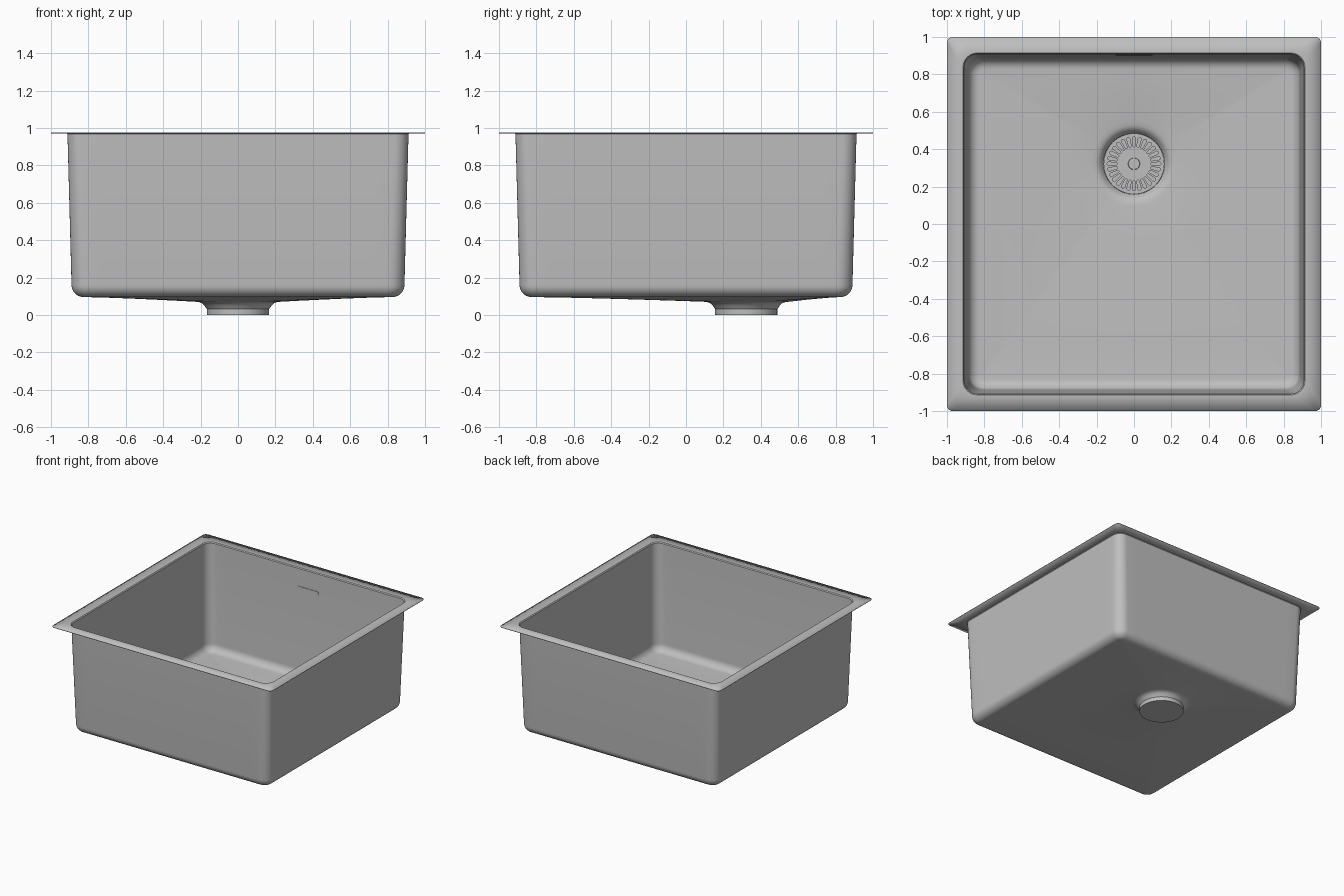
import bpy, bmesh, math
from mathutils import Vector

if "Cube" in bpy.data.objects:
    bpy.data.objects.remove(bpy.data.objects["Cube"])

DRAIN = Vector((0, 0.322, 0))
steel = bpy.data.materials.new("brushed_steel")
steel.diffuse_color = (0.52, 0.52, 0.52, 1)
steel.use_nodes = True
steel.node_tree.nodes["Principled BSDF"].inputs["Base Color"].default_value = steel.diffuse_color


def finish(name, bm, smooth=True):
    me = bpy.data.meshes.new(name)
    bm.to_mesh(me)
    bm.free()
    ob = bpy.data.objects.new(name, me)
    bpy.context.collection.objects.link(ob)
    me.materials.append(steel)
    if smooth:
        bpy.ops.object.select_all(action='DESELECT')
        ob.select_set(True)
        bpy.context.view_layer.objects.active = ob
        bpy.ops.object.shade_smooth_by_angle(angle=math.radians(35))
    return ob


def rounded_rect(hx, hy, r, z=0.0, arc=8, side=20):
    """Counter-clockwise rounded rectangle with evenly divided straight sides."""
    pts = []
    for k, (sx, sy) in enumerate(((1, 1), (-1, 1), (-1, -1), (1, -1))):
        c = Vector((sx * (hx - r), sy * (hy - r), z))
        for i in range(arc + 1):
            a = math.pi / 2 * (k + i / arc)
            pts.append(c + Vector((r * math.cos(a), r * math.sin(a), 0)))
        nx, ny = ((-1, 1), (-1, -1), (1, -1), (1, 1))[k]
        a = math.pi / 2 * (k + 1)
        end = Vector((nx * (hx - r) + r * math.cos(a), ny * (hy - r) + r * math.sin(a), z))
        start = pts[-1].copy()
        pts += [start.lerp(end, j / side) for j in range(1, side)]
    return pts


def loft(bm, rings, cap=True):
    loops = [[bm.verts.new(p) for p in ring] for ring in rings]
    for a, b in zip(loops, loops[1:]):
        n = len(a)
        for i in range(n):
            j = (i + 1) % n
            bm.faces.new((a[i], a[j], b[j], b[i]))
    if cap:
        bm.faces.new(loops[-1])


# Bowl: flange, tapered walls, rounded foot, sloping floor and drain cup
rings = [rounded_rect(h, h, r, z) for h, r, z in (
    (1.0, 0.03, 0.975), (0.914, 0.075, 0.975), (0.908, 0.07, 0.968))]
FILLET, WALL, FLOOR = 0.06, 0.886, 0.1
for i in range(9):
    a = math.pi / 2 * i / 8
    inset = FILLET * (1 - math.cos(a))
    rings.append(rounded_rect(WALL - inset, WALL - inset, 0.08 - inset,
                              FLOOR + FILLET * (1 - math.sin(a))))
edge = rings[-1]


def drain_ring(r, z):
    out = []
    for p in edge:
        d = Vector((p.x, p.y, 0)) - DRAIN
        out.append(DRAIN + d.normalized() * r + Vector((0, 0, z)))
    return out


lip = drain_ring(0.228, 0.075)
for t in (0.2, 0.4, 0.6, 0.8, 1.0):
    ring = [p.lerp(q, t) for p, q in zip(edge, lip)]
    for p in ring:
        p.z = FLOOR + (0.075 - FLOOR) * t ** 1.3
    rings.append(ring)
for r, z in ((0.205, 0.072), (0.19, 0.066), (0.178, 0.055), (0.169, 0.042),
             (0.163, 0.034), (0.163, 0.004)):
    rings.append(drain_ring(r, z))
bm = bmesh.new()
loft(bm, rings)
bmesh.ops.recalc_face_normals(bm, faces=bm.faces)
bm.faces.ensure_lookup_table()
if bm.faces[0].normal.z < 0:
    bmesh.ops.reverse_faces(bm, faces=bm.faces)
bowl = finish("sink_bowl", bm)
shell = bowl.modifiers.new("sheet_thickness", 'SOLIDIFY')
shell.thickness = 0.004
shell.offset = -1

# Strainer: disc pierced by a ring of radial slots
bm = bmesh.new()
bmesh.ops.create_cone(bm, cap_ends=True, segments=64, radius1=0.162, radius2=0.162, depth=0.01)
bmesh.ops.translate(bm, verts=bm.verts, vec=DRAIN + Vector((0, 0, 0.029)))
strainer = finish("strainer", bm)

bm = bmesh.new()
SLOTS = 28
for k in range(SLOTS):
    a = 2 * math.pi * k / SLOTS
    u, v = Vector((math.cos(a), math.sin(a), 0)), Vector((-math.sin(a), math.cos(a), 0))
    outline = []
    for centre, start, w in ((0.135, -90, 0.009), (0.096, 90, 0.006)):
        for i in range(7):
            b = math.radians(start + 30 * i)
            outline.append(DRAIN + u * (centre + w * math.cos(b)) + v * w * math.sin(b))
    lower = [p + Vector((0, 0, 0.015)) for p in outline]
    upper = [p + Vector((0, 0, 0.045)) for p in outline]
    first = len(bm.faces)
    loft(bm, [lower, upper])
    bm.verts.ensure_lookup_table()
    bm.faces.new(list(reversed(bm.verts[-28:-14])))
bmesh.ops.recalc_face_normals(bm, faces=bm.faces)
cutter = finish("slot_cutter", bm, smooth=False)
cutter.hide_render = True
cutter.hide_set(True)
cut = strainer.modifiers.new("slots", 'BOOLEAN')
cut.object = cutter
cut.operation = 'DIFFERENCE'
cut.solver = 'EXACT'

# Strainer centre knob
bm = bmesh.new()
bmesh.ops.create_cone(bm, cap_ends=True, segments=32, radius1=0.032, radius2=0.03, depth=0.008)
bmesh.ops.translate(bm, verts=bm.verts, vec=DRAIN + Vector((0, 0, 0.037)))
finish("strainer_knob", bm)

# Overflow plate lying on the tapered back wall
bm = bmesh.new()
front = rounded_rect(0.1, 0.016, 0.015, 0.004, side=2)
back = [Vector((p.x, p.y, 0)) for p in front]
loft(bm, [back, front])
plate = finish("overflow_plate", bm)
plate.location = (0, 0.9035, 0.81)
plate.rotation_euler = (math.pi / 2 - 0.027, 0, 0)
